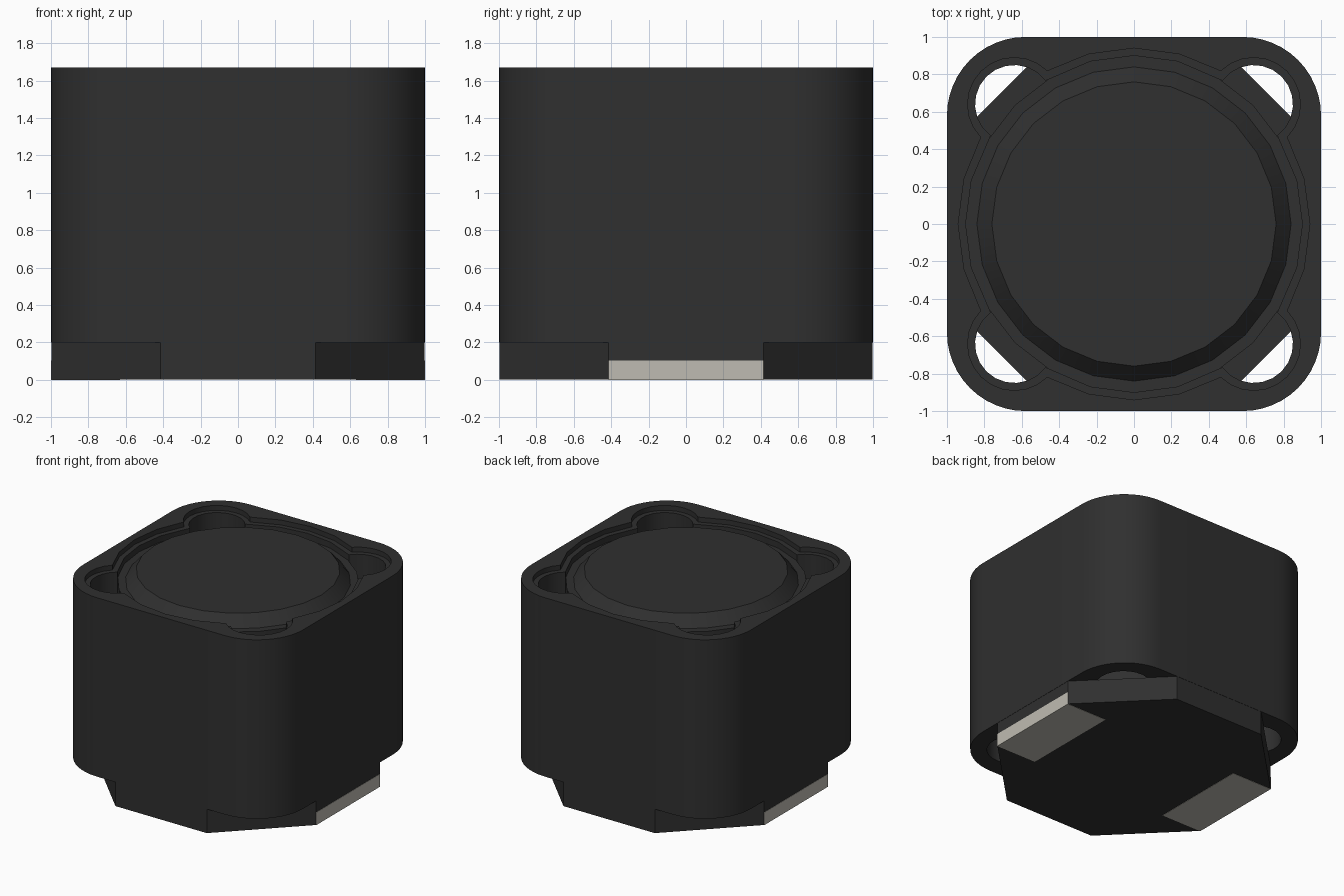
import bpy, bmesh, math
from math import sin, cos, radians

cube = bpy.data.objects.get("Cube")
if cube:
    bpy.data.objects.remove(cube, do_unlink=True)

BOTTOM, TOP = 0.2, 1.67      # shell height range
LEDGE, FILL = 1.63, 1.58     # rim step and filler levels


def material(name, rgb):
    m = bpy.data.materials.new(name)
    m.use_nodes = True
    m.diffuse_color = (*rgb, 1)
    m.node_tree.nodes["Principled BSDF"].inputs["Base Color"].default_value = (*rgb, 1)
    return m


dark = material("dark_ferrite", (0.029, 0.029, 0.029))
metal = material("tinned_metal", (0.52, 0.50, 0.445))


def loft(name, loops, mat, closed=False):
    """Join equal-length loops (outline, z) with quads; cap the ends unless closed."""
    bm = bmesh.new()
    rings = [[bm.verts.new((x, y, z)) for x, y in pts] for pts, z in loops]
    n = len(rings[0])
    pairs = list(zip(rings, rings[1:]))
    if closed:
        pairs.append((rings[-1], rings[0]))
    else:
        bm.faces.new(rings[0][::-1])
        bm.faces.new(rings[-1])
    for a, b in pairs:
        for i in range(n):
            j = (i + 1) % n
            bm.faces.new((a[i], a[j], b[j], b[i]))
    bmesh.ops.recalc_face_normals(bm, faces=bm.faces)
    me = bpy.data.meshes.new(name)
    bm.to_mesh(me)
    bm.free()
    ob = bpy.data.objects.new(name, me)
    bpy.context.collection.objects.link(ob)
    me.materials.append(mat)
    bpy.ops.object.select_all(action='DESELECT')
    ob.select_set(True)
    bpy.context.view_layer.objects.active = ob
    bpy.ops.object.shade_smooth_by_angle(angle=radians(25))
    return ob


def quarter_turns(pts):
    """Repeat one quadrant's points around the z axis."""
    out = []
    for k in range(4):
        c, s = round(cos(k * math.pi / 2)), round(sin(k * math.pi / 2))
        out += [(x * c - y * s, x * s + y * c) for x, y in pts]
    return out


def circle(r, n=24):
    return [(r * cos(2 * math.pi * i / n), r * sin(2 * math.pi * i / n)) for i in range(n)]


ARC = 13  # points in each corner


def rounded_square(half, rad):
    pts = [(half, half * math.tan(radians(a))) for a in (-15, 0, 15)]
    c = half - rad
    for i in range(ARC):
        t = radians(90 * i / (ARC - 1))
        pts.append((c + rad * cos(t), c + rad * sin(t)))
    return quarter_turns(pts)


def lobed_circle(R, r, c=0.64):
    """Circle of radius R with a round lobe of radius r in each corner."""
    pts = [(R * cos(radians(a)), R * sin(radians(a))) for a in (-15, 0, 15)]
    d = c * math.sqrt(2)
    phi = math.acos((R * R + d * d - r * r) / (2 * R * d))
    span = math.atan2(R * sin(phi), R * cos(phi) - d)
    for i in range(ARC):
        t = math.pi / 4 - span + 2 * span * i / (ARC - 1)
        pts.append((c + r * cos(t), c + r * sin(t)))
    return quarter_turns(pts)


# Square shell with a stepped opening and four corner shafts
outer = rounded_square(1.0, 0.42)
rim, hole = lobed_circle(0.94, 0.25), lobed_circle(0.9, 0.21)
loft("shell", [(outer, BOTTOM), (outer, TOP), (rim, TOP), (rim, LEDGE),
               (hole, LEDGE), (hole, BOTTOM)], dark, closed=True)

# Filler between shell and core, and the chamfered core
fill = circle(0.9)
loft("filler", [(fill, BOTTOM), (fill, FILL)], dark)
loft("core", [(circle(0.84), FILL - 0.1), (circle(0.84), FILL), (circle(0.76), TOP)], dark)

# Octagonal base
base = quarter_turns([(0.998, -0.415), (0.998, 0.415)])
loft("base", [(base, 0.002), (base, BOTTOM)], dark)

# Solder pads on both sides
for side, name in ((1, "left_pad"), (-1, "right_pad")):
    pad = [(side * x, y) for x, y in
           ((0.63, -0.415), (1.0, -0.415), (1.0, 0.415), (0.63, 0.415))]
    loft(name, [(pad, 0.0), (pad, 0.105)], metal)
